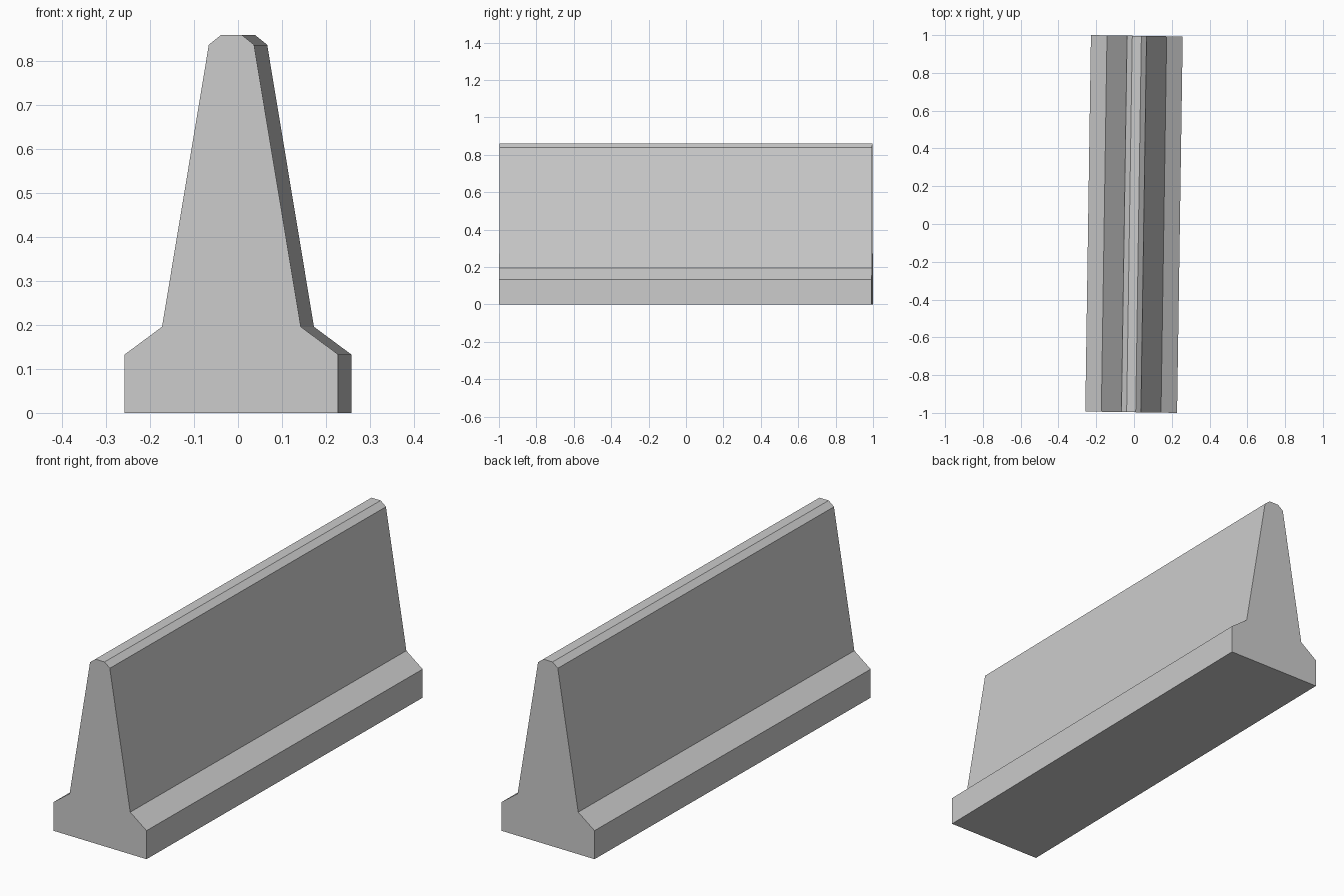
import bpy
import bmesh
from mathutils import Matrix

if "Cube" in bpy.data.objects:
    bpy.data.objects.remove(bpy.data.objects["Cube"])

# Concrete material
concrete = bpy.data.materials.new("concrete_grey")
concrete.diffuse_color = (0.6, 0.6, 0.6, 1)
concrete.use_nodes = True
concrete.node_tree.nodes["Principled BSDF"].inputs["Base Color"].default_value = concrete.diffuse_color

# Half cross-section (half width, height), mirrored to the full outline
half = [(0.243, 0.0), (0.243, 0.133), (0.158, 0.196), (0.0515, 0.838), (0.024, 0.86)]
outline = half + [(-x, z) for x, z in reversed(half)]
half_length = 0.9964

# Barrier body: extrude the outline along its length, turned slightly about z
bm = bmesh.new()
end = bm.faces.new([bm.verts.new((x, -half_length, z)) for x, z in outline])
ext = bmesh.ops.extrude_face_region(bm, geom=[end], use_keep_orig=True)
moved = [g for g in ext["geom"] if isinstance(g, bmesh.types.BMVert)]
bmesh.ops.translate(bm, verts=moved, vec=(0, 2 * half_length, 0))
bmesh.ops.recalc_face_normals(bm, faces=bm.faces)
bmesh.ops.rotate(bm, verts=bm.verts, cent=(0, 0, 0), matrix=Matrix.Rotation(-0.015, 3, "Z"))

mesh = bpy.data.meshes.new("barrier")
bm.to_mesh(mesh)
bm.free()
mesh.materials.append(concrete)
bpy.context.collection.objects.link(bpy.data.objects.new("barrier", mesh))
